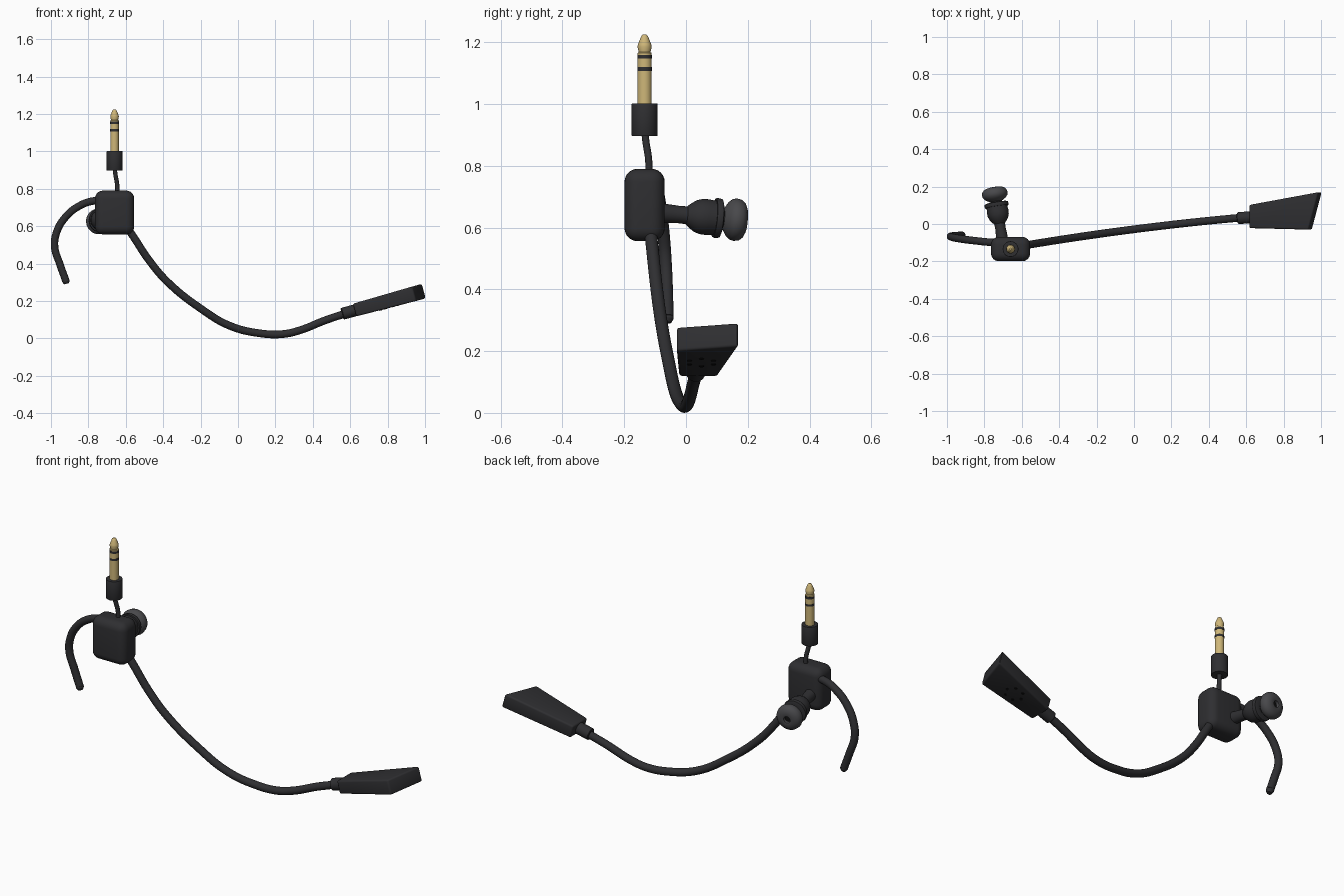
import bpy, bmesh, math
from mathutils import Vector

if "Cube" in bpy.data.objects:
    bpy.data.objects.remove(bpy.data.objects["Cube"])


def material(name, col):
    m = bpy.data.materials.new(name)
    m.diffuse_color = (*col, 1)
    m.use_nodes = True
    m.node_tree.nodes["Principled BSDF"].inputs["Base Color"].default_value = m.diffuse_color
    return m


BLACK = material("black_plastic", (0.028, 0.028, 0.031))
RUBBER = material("grey_rubber", (0.065, 0.065, 0.07))
HOLE = material("hole_black", (0.006, 0.006, 0.006))
GOLD = material("gold", (0.62, 0.47, 0.19))


def finish(ob, mat, angle=35):
    ob.data.materials.append(mat)
    bpy.ops.object.select_all(action='DESELECT')
    ob.select_set(True)
    bpy.context.view_layer.objects.active = ob
    if ob.type == 'CURVE':
        bpy.ops.object.convert(target='MESH')
    for mod in list(ob.modifiers):
        bpy.ops.object.modifier_apply(modifier=mod.name)
    bpy.ops.object.shade_smooth_by_angle(angle=math.radians(angle))
    return bpy.context.object


def from_bmesh(name, bm):
    bmesh.ops.recalc_face_normals(bm, faces=bm.faces)
    me = bpy.data.meshes.new(name)
    bm.to_mesh(me)
    bm.free()
    ob = bpy.data.objects.new(name, me)
    bpy.context.collection.objects.link(ob)
    return ob


def bevel(ob, width, segments):
    b = ob.modifiers.new("bevel", 'BEVEL')
    b.width, b.segments, b.limit_method = width, segments, 'NONE'


def lathe(name, profile, origin, axis, mat, sides=40):
    """Revolve (radius, distance) points about an axis; ends are capped."""
    rot = Vector((0, 0, 1)).rotation_difference(Vector(axis))
    bm = bmesh.new()
    rings = []
    for r, t in profile:
        rings.append([bm.verts.new(Vector(origin) + rot @ Vector(
            (r * math.cos(2 * math.pi * i / sides), r * math.sin(2 * math.pi * i / sides), t)))
            for i in range(sides)])
    for a, b in zip(rings, rings[1:]):
        for i in range(sides):
            j = (i + 1) % sides
            bm.faces.new((a[i], a[j], b[j], b[i]))
    bm.faces.new(rings[0])
    bm.faces.new(rings[-1])
    return finish(from_bmesh(name, bm), mat)


def tube(name, pts, radius, mat, end=1.0):
    """Round tube along a smooth path."""
    cu = bpy.data.curves.new(name, 'CURVE')
    cu.dimensions = '3D'
    cu.bevel_depth, cu.bevel_resolution, cu.resolution_u = radius, 6, 10
    cu.use_fill_caps = True
    sp = cu.splines.new('BEZIER')
    sp.bezier_points.add(len(pts) - 1)
    for bp, p in zip(sp.bezier_points, pts):
        bp.co = p
        bp.handle_left_type = bp.handle_right_type = 'AUTO'
    sp.bezier_points[-1].radius = end
    ob = bpy.data.objects.new(name, cu)
    bpy.context.collection.objects.link(ob)
    return finish(ob, mat, 50)


# Rounded main housing
bm = bmesh.new()
bmesh.ops.create_cube(bm, size=1)
for v in bm.verts:
    v.co = (-0.66 + v.co.x * 0.209, -0.134 + v.co.y * 0.13, 0.673 + v.co.z * 0.234)
housing = from_bmesh("housing", bm)
bevel(housing, 0.042, 6)
finish(housing, BLACK)

# Audio plug: short cable, sleeve, gold pin and insulating rings
PLUG = (-0.66, -0.134, 0)
UP = (0, 0, 1)
tube("plug_cable", [(-0.645, -0.12, 0.77), (-0.646, -0.121, 0.82),
                    (-0.656, -0.13, 0.88), (-0.66, -0.134, 0.92)], 0.0115, BLACK)
lathe("plug_sleeve", [(0.041, 0.897), (0.042, 0.899), (0.042, 0.999), (0.041, 1.001)], PLUG, UP, BLACK)
lathe("plug_pin", [(0.023, 0.99), (0.023, 1.165), (0.019, 1.168), (0.023, 1.185), (0.0215, 1.193),
                   (0.013, 1.214), (0.010, 1.221), (0.005, 1.225)], PLUG, UP, GOLD)
for i, z in enumerate((1.113, 1.153)):
    lathe(f"plug_ring_{i + 1}", [(0.0237, z - 0.006), (0.0237, z + 0.006)], PLUG, UP, BLACK)

# Ear hook
tube("ear_hook", [(-0.72, -0.10, 0.735), (-0.765, -0.098, 0.736), (-0.845, -0.09, 0.71),
                  (-0.925, -0.08, 0.645), (-0.972, -0.071, 0.56), (-0.98, -0.066, 0.487),
                  (-0.952, -0.062, 0.396), (-0.922, -0.06, 0.312)], 0.02, BLACK)
tube("ear_hook_tip", [(-0.922, -0.06, 0.312), (-0.92, -0.06, 0.305), (-0.917, -0.06, 0.292)],
     0.02, BLACK, 0.65)

# Earbud: stem with flared shell, rim, neck and soft tip
BUD = Vector((-0.703, -0.09, 0.648))
AX = Vector((-0.745, 0.165, 0.625)) - BUD
lathe("earbud_shell", [(0.032, 0), (0.030, 0.04), (0.028, 0.07), (0.029, 0.093), (0.040, 0.106),
                       (0.051, 0.122), (0.057, 0.140), (0.058, 0.160), (0.056, 0.182),
                       (0.056, 0.185), (0.063, 0.185), (0.065, 0.190), (0.063, 0.205),
                       (0.055, 0.208), (0.032, 0.208), (0.028, 0.235)], BUD, AX, BLACK)
lathe("earbud_tip", [(0.028, 0.212), (0.040, 0.219), (0.056, 0.229), (0.066, 0.241), (0.069, 0.254),
                     (0.066, 0.270), (0.057, 0.281), (0.042, 0.288), (0.024, 0.291),
                     (0.018, 0.289), (0.017, 0.272)], BUD, AX, RUBBER)
lathe("earbud_opening", [(0.0175, 0.270), (0.0175, 0.274)], BUD, AX, HOLE)

# Microphone boom
path = [(-0.605, 0.61), (-0.57, 0.56), (-0.47, 0.41), (-0.375, 0.30), (-0.203, 0.162),
        (-0.043, 0.067), (0.118, 0.027), (0.24, 0.023), (0.33, 0.043), (0.465, 0.096), (0.59, 0.138)]
boom_y = lambda x: -0.112 + (x + 0.56) * 0.128 + 0.012 * (1 - (x / 0.6) ** 2)
tube("mic_boom", [(x, boom_y(x), z) for x, z in path], 0.0205, BLACK)

# Collar between boom and microphone
SLOPE = 0.274
lathe("mic_collar", [(0.029, 0), (0.032, 0.003), (0.032, 0.09)], (0.557, 0.031, 0.131),
      (1, 0.08, SLOPE), BLACK)

# Flared microphone head: sloping slab with an oblique outer end
normal = Vector((-SLOPE, 0, 1)).normalized()
mid = lambda x, y: Vector((x, y, 0.151 + SLOPE * (x - 0.622)))
bm = bmesh.new()
layers = []
for side in (-1, 1):
    layers.append([bm.verts.new(mid(x, y) + normal * side * h) for x, y, h in
                   ((0.624, -0.022, 0.035), (0.942, -0.03, 0.040),
                    (0.995, 0.170, 0.040), (0.624, 0.102, 0.035))])
bm.faces.new(layers[0])
bm.faces.new(layers[1])
for i in range(4):
    j = (i + 1) % 4
    bm.faces.new((layers[0][i], layers[0][j], layers[1][j], layers[1][i]))
head = from_bmesh("mic_head", bm)
bevel(head, 0.009, 3)
finish(head, BLACK)

# Sound holes on the underside
for i in range(6):
    a = math.tau * i / 6
    p = mid(0.80 + 0.045 * math.cos(a), 0.05 + 0.045 * math.sin(a))
    lathe(f"mic_hole_{i + 1}", [(0.008, 0.034), (0.008, 0.0395)], p, -normal, HOLE, 16)
